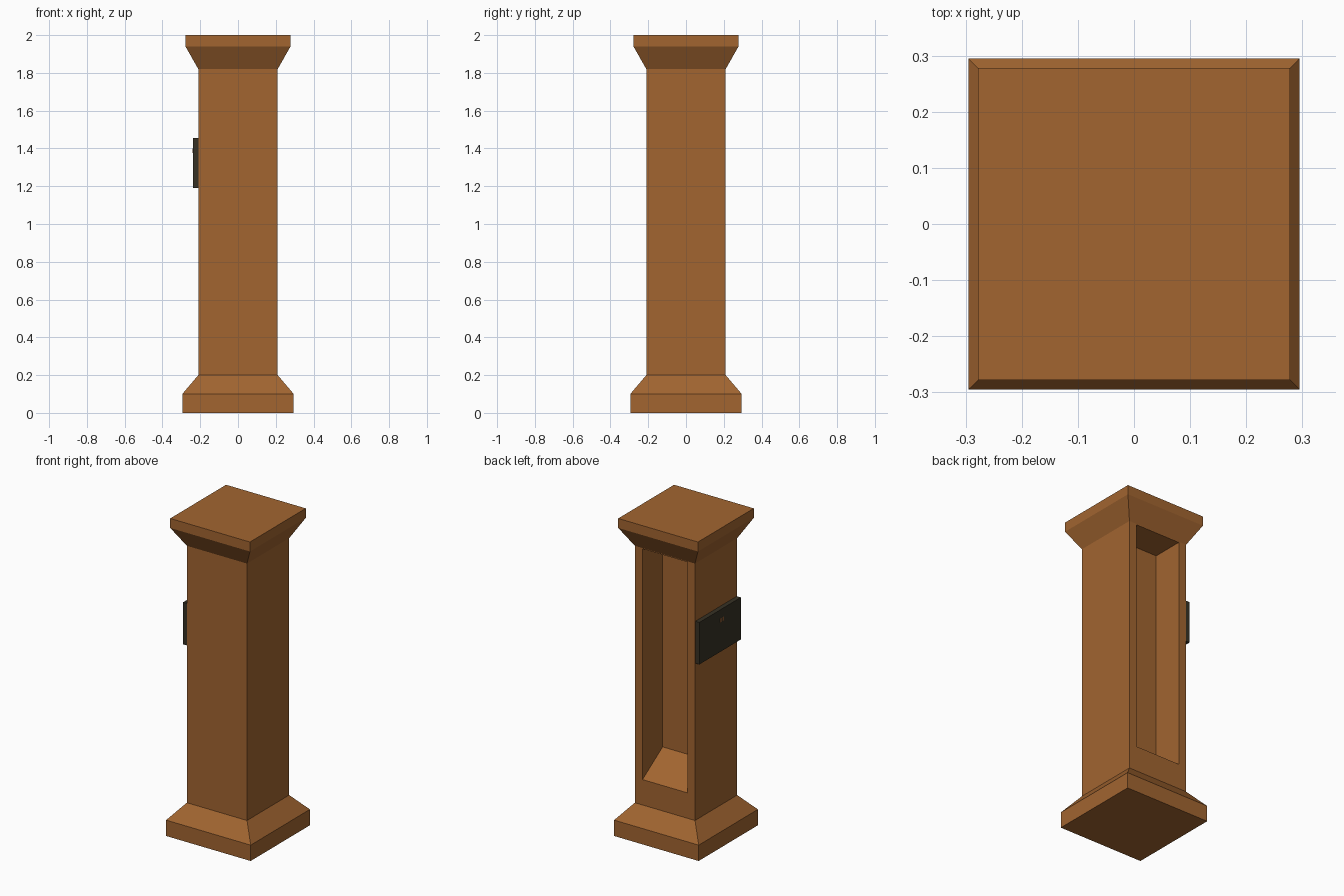
import bpy, bmesh

if "Cube" in bpy.data.objects:
    bpy.data.objects.remove(bpy.data.objects["Cube"])


def material(name, rgb):
    m = bpy.data.materials.new(name)
    m.diffuse_color = (*rgb, 1)
    m.use_nodes = True
    m.node_tree.nodes["Principled BSDF"].inputs["Base Color"].default_value = m.diffuse_color
    return m


WOOD = material("warm_brown_wood", (0.36, 0.13, 0.03))
DARK = material("dark_panel", (0.038, 0.031, 0.018))
ORANGE = material("orange_detail", (0.42, 0.16, 0.05))


def finish(bm, name, mat):
    bmesh.ops.recalc_face_normals(bm, faces=bm.faces)
    me = bpy.data.meshes.new(name)
    bm.to_mesh(me)
    bm.free()
    me.materials.append(mat)
    ob = bpy.data.objects.new(name, me)
    bpy.context.collection.objects.link(ob)
    return ob


def loft(name, rings, mat):
    """Close a skin over a list of point loops."""
    bm = bmesh.new()
    loops = [[bm.verts.new(p) for p in ring] for ring in rings]
    n = len(loops[0])
    for a, b in zip(loops, loops[1:]):
        for i in range(n):
            j = (i + 1) % n
            bm.faces.new((a[i], a[j], b[j], b[i]))
    bm.faces.new(loops[0])
    bm.faces.new(loops[-1])
    return finish(bm, name, mat)


def box(name, lo, hi, mat):
    (x0, y0, z0), (x1, y1, z1) = lo, hi
    return loft(name, [[(x0, y0, z), (x1, y0, z), (x1, y1, z), (x0, y1, z)]
                       for z in (z0, z1)], mat)


# Pillar: square rings of half width r at height z
profile = [(0.295, 0), (0.295, 0.10), (0.21, 0.20),
           (0.21, 1.82), (0.278, 1.94), (0.278, 2.0)]
pillar = loft("pillar", [[(-r, -r, z), (r, -r, z), (r, r, z), (-r, r, z)]
                         for r, z in profile], WOOD)

# Tall recess in the back, with a floor that rises inwards
side = [(0.215, 0.357), (0.215, 1.815), (0.01, 1.815), (0.01, 0.49)]
cutter = loft("recess_cutter", [[(x, y, z) for y, z in side]
                                for x in (-0.156, 0.156)], WOOD)
cutter.hide_render = True
mod = pillar.modifiers.new("recess", "BOOLEAN")
mod.operation = "DIFFERENCE"
mod.solver = "EXACT"
mod.object = cutter
bpy.context.view_layer.objects.active = pillar
bpy.ops.object.modifier_apply(modifier=mod.name)
bpy.data.objects.remove(cutter)

# Dark panel on the left side, with two small pegs
box("side_panel", (-0.238, -0.207, 1.19), (-0.205, 0.207, 1.455), DARK)
for i, y in enumerate((-0.03, -0.005)):
    box(f"panel_peg_{i + 1}", (-0.24, y - 0.006, 1.375),
        (-0.236, y + 0.006, 1.40), ORANGE)
